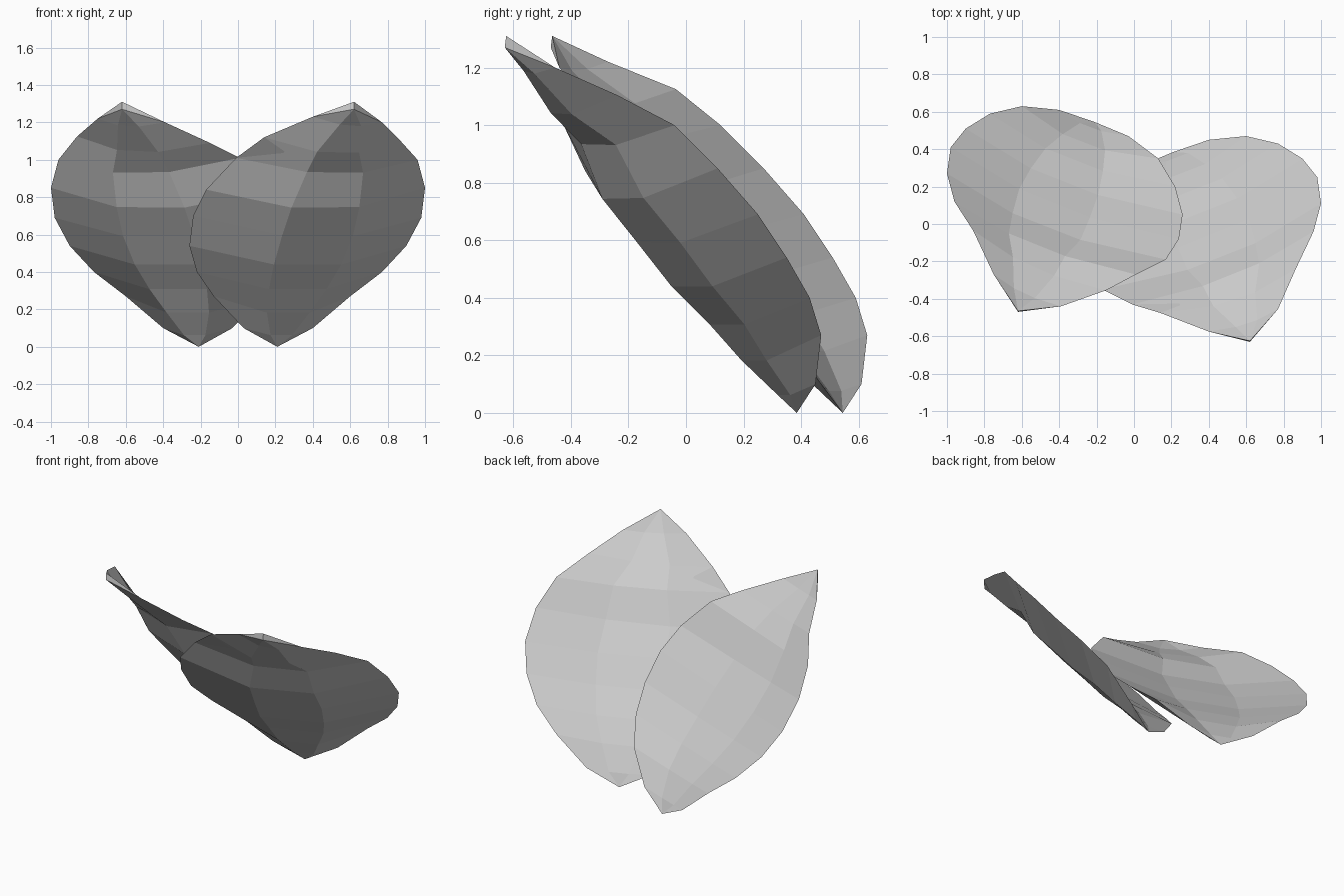
import bpy, bmesh
from mathutils import Vector

if "Cube" in bpy.data.objects:
    bpy.data.objects.remove(bpy.data.objects["Cube"])

# Paired rim points from bottom upward: outer xyz, inner xyz, bulge depth
ROWS = [
    ((.40, .45, .10), (.03, .31, .10), .38),
    ((.60, .47, .27), (-.13, .19, .27), .88),
    ((.77, .43, .40), (-.22, .04, .40), .92),
    ((.90, .35, .54), (-.26, -.11, .54), 1),
    ((.98, .25, .69), (-.24, -.24, .70), 1.02),
    ((1.0, .11, .85), (-.17, -.35, .84), 1),
    ((.96, -.04, 1.0), (-.01, -.43, 1.01), .72),
]
# The uppermost rows differ slightly between the leaves
RIGHT_END = [((.865, -.24, 1.105), (.14, -.475, 1.12), .72),
             ((.77, -.455, 1.20), (.40, -.575, 1.23), .3)]
LEFT_END = [((.86, -.195, 1.125), (.15, -.515, 1.09), .62),
            ((.75, -.43, 1.22), (.39, -.60, 1.20), .3)]
BOTTOM, TOP = (.21, .385, 0), (.62, -.625, 1.31)
TIP_FRONT = (.62, -.63, 1.27)
BULGE = Vector((0, -.12, -.10))
HOLLOW = .62   # depth of the back surface relative to the front


def leaf(name, side, dy, rows):
    """Low-poly cupped petal: bulged front, hollow back, thin edge."""
    bm = bmesh.new()

    def vert(p):
        return bm.verts.new((side * p[0], p[1] + dy, p[2]))

    rings = []
    for outer, inner, k in rows:
        o, i = Vector(outer), Vector(inner)
        a, b = o.lerp(i, .30), o.lerp(i, .61)
        d = BULGE * k
        ring = [o, a + d, b + d, i, b + d * HOLLOW, a + d * HOLLOW]
        rings.append([vert(p) for p in ring])
    for r0, r1 in zip(rings, rings[1:]):
        for j in range(6):
            n = (j + 1) % 6
            bm.faces.new((r0[j], r0[n], r1[n], r1[j]))
    # Pointed bottom
    t = vert(BOTTOM)
    for j in range(6):
        bm.faces.new((t, rings[0][j], rings[0][(j + 1) % 6]))
    # Blunt top tip with a small thickness
    o, a, b, i, b2, a2 = rings[-1]
    back, front = vert(TOP), vert(TIP_FRONT)
    for f in ((o, a, front), (a, b, front), (b, i, front), (i, back, front),
              (i, b2, back), (b2, a2, back), (a2, o, back), (o, front, back)):
        bm.faces.new(f)
    bmesh.ops.recalc_face_normals(bm, faces=bm.faces)
    mesh = bpy.data.meshes.new(name)
    bm.to_mesh(mesh)
    bm.free()
    bpy.context.collection.objects.link(bpy.data.objects.new(name, mesh))


# Two mirrored leaves, the left one set further back
leaf("right_leaf", 1, 0, ROWS + RIGHT_END)
leaf("left_leaf", -1, .16, ROWS + LEFT_END)
